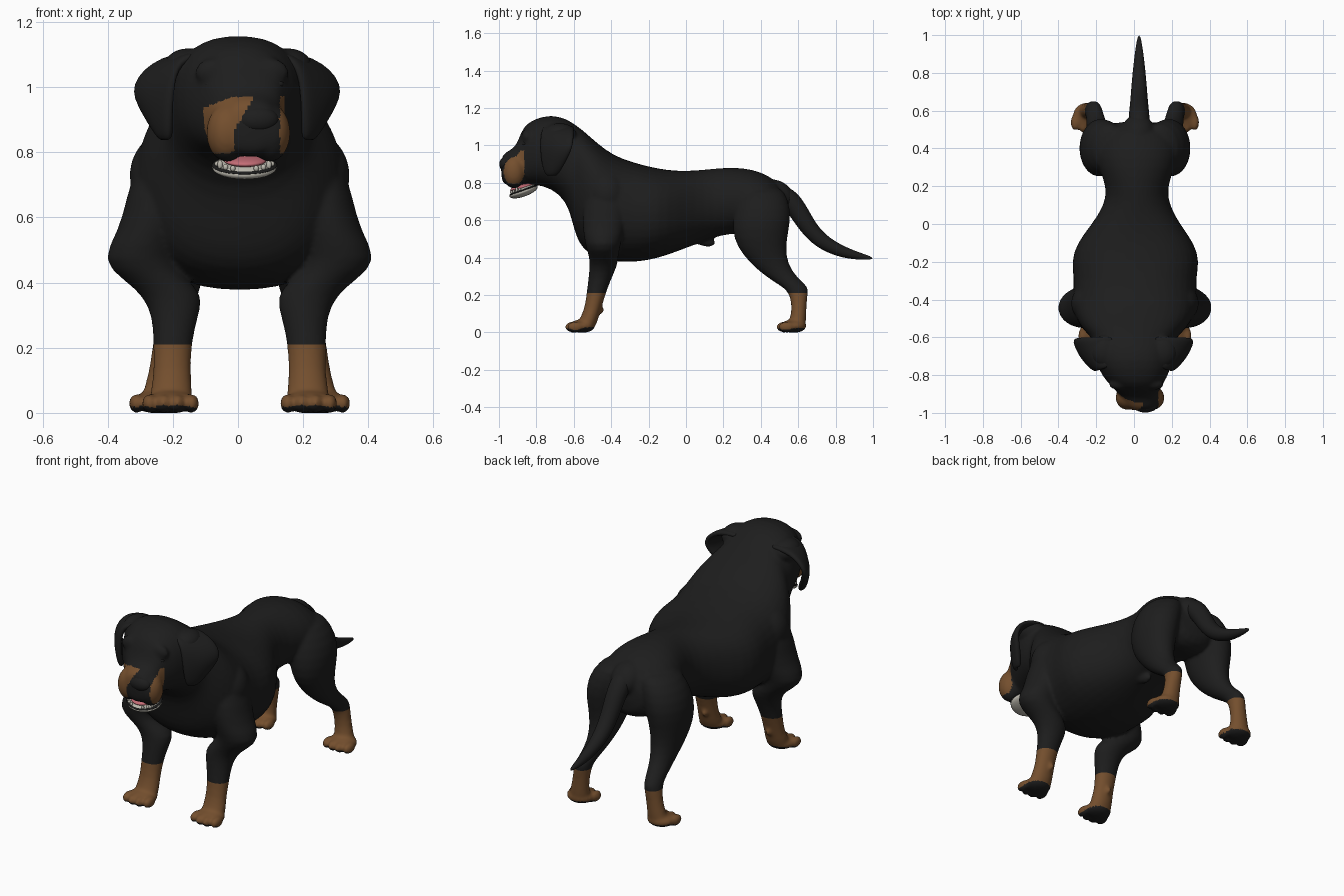
import bpy, bmesh, math
from mathutils import Vector, Matrix

if "Cube" in bpy.data.objects:
    bpy.data.objects.remove(bpy.data.objects["Cube"], do_unlink=True)


def material(name, colour):
    mat = bpy.data.materials.new(name)
    mat.use_nodes = True
    mat.diffuse_color = (*colour, 1)
    mat.node_tree.nodes["Principled BSDF"].inputs["Base Color"].default_value = (*colour, 1)
    return mat


BLACK = material("black coat", (.0125, .0125, .0125))
TAN = material("tan markings", (.175, .078, .027))
IVORY = material("ivory teeth", (.5, .48, .42))
PINK = material("pink tongue", (.55, .15, .18))
SIDES = 20


def loft(bm, rings):
    """Skin a list of closed point rings and cap both ends."""
    rows = [[bm.verts.new(p) for p in ring] for ring in rings]
    for a, b in zip(rows, rows[1:]):
        for i in range(len(a)):
            j = (i + 1) % len(a)
            bm.faces.new((a[i], a[j], b[j], b[i]))
    bm.faces.new(rows[0])
    bm.faces.new(rows[-1])


def outline(width, height, power=1):
    """Rounded-box outline as (u, v) pairs; a lower power is boxier."""
    pairs = []
    for i in range(SIDES):
        angle = math.tau * i / SIDES
        c, s = math.cos(angle), math.sin(angle)
        pairs.append((width * math.copysign(abs(c) ** power, c),
                      height * math.copysign(abs(s) ** power, s)))
    return pairs


def ellipsoid(bm, centre, radii, tilt=0):
    matrix = (Matrix.Translation(centre) @ Matrix.Rotation(tilt, 4, 'X')
              @ Matrix.Diagonal((*radii, 1)))
    bmesh.ops.create_uvsphere(bm, u_segments=24, v_segments=14, radius=1, matrix=matrix)


def finish(name, bm, *materials):
    bmesh.ops.recalc_face_normals(bm, faces=bm.faces)
    mesh = bpy.data.meshes.new(name)
    bm.to_mesh(mesh)
    bm.free()
    obj = bpy.data.objects.new(name, mesh)
    bpy.context.collection.objects.link(obj)
    for mat in materials:
        mesh.materials.append(mat)
    for face in mesh.polygons:
        face.use_smooth = True
    return obj


def ball(name, mat, centre, radii, tilt=0):
    bm = bmesh.new()
    ellipsoid(bm, centre, radii, tilt)
    return finish(name, bm, mat)


# Trunk, neck and head: y, top, bottom, half width, x
TRUNK = [
    (-.99, .94, .81, .06, .045), (-.965, .965, .785, .09, .04),
    (-.92, .985, .785, .105, .03), (-.895, 1.03, .79, .11, .025),
    (-.87, 1.105, .79, .125, .015), (-.81, 1.145, .79, .175, .005),
    (-.72, 1.168, .77, .21, 0), (-.64, 1.145, .7, .22, 0),
    (-.61, 1.125, .6, .225, 0), (-.585, 1.11, .5, .245, 0),
    (-.545, 1.08, .435, .285, 0), (-.48, 1.02, .4, .325, .005),
    (-.39, .95, .375, .335, .005), (-.29, .915, .372, .325, .005),
    (-.2, .89, .383, .345, .008), (-.1, .87, .41, .315, .008),
    (0, .865, .45, .235, .01), (.1, .873, .485, .175, .015),
    (.19, .883, .52, .16, .015), (.3, .885, .53, .205, .015),
    (.4, .862, .51, .225, .015), (.48, .818, .5, .205, .015),
    (.55, .735, .55, .12, .015)]
# Legs: x, y, z, half width, half depth
FORELEG = [
    (.235, -.42, .77, .085, .11), (.26, -.43, .66, .088, .125),
    (.272, -.44, .56, .1, .115), (.322, -.445, .468, .108, .095),
    (.26, -.44, .41, .1, .08), (.202, -.44, .36, .095, .075),
    (.198, -.46, .29, .069, .062), (.207, -.48, .21, .06, .052),
    (.207, -.497, .13, .057, .045), (.21, -.52, .07, .064, .05),
    (.21, -.54, .015, .07, .055)]
HINDLEG = [
    (.11, .4, .79, .08, .11), (.155, .41, .71, .112, .14),
    (.186, .405, .61, .115, .16), (.192, .395, .5, .1, .145),
    (.192, .42, .41, .08, .115), (.197, .475, .33, .06, .09),
    (.207, .54, .275, .05, .078), (.217, .592, .238, .045, .068),
    (.223, .603, .2, .046, .046), (.234, .605, .12, .046, .039),
    (.244, .597, .06, .055, .046), (.248, .587, .015, .062, .05)]

bm = bmesh.new()
loft(bm, [[(x + u, y, (top + low) / 2 + v)
           for u, v in outline(w, (top - low) / 2, 1 if y > .05 else .85)]
          for y, top, low, w, x in TRUNK])
# Tail root
ellipsoid(bm, (.022, .495, .735), (.085, .1, .07), -.7)
for side in (1, -1):
    for leg in (FORELEG, HINDLEG):
        loft(bm, [[(.005 + side * (x + u), y + v, z) for u, v in outline(w, d)]
                  for x, y, z, w, d in leg])
    # Paws with four toes each
    for paw_x, paw_y in ((.212, -.555), (.252, .575)):
        ellipsoid(bm, (.005 + side * paw_x, paw_y, .034), (.078, .07, .036))
        for toe in range(4):
            spread = toe - 1.5
            reach = .055 - .012 * abs(spread)
            ellipsoid(bm, (.005 + side * (paw_x + .043 * spread), paw_y - reach, .029),
                      (.024, .045, .03))
    # Dewclaw pads, shoulder muscle, ear roots, brows and flews
    ellipsoid(bm, (side * .2, -.455, .12), (.015, .018, .02))
    ellipsoid(bm, (.005 + side * .205, -.42, .73), (.135, .12, .14))
    ellipsoid(bm, (side * .155, -.675, 1.06), (.075, .09, .06))
    ellipsoid(bm, (.012 + side * .085, -.85, 1.045), (.06, .03, .045))
    ellipsoid(bm, (.032 + side * .066, -.92, .86), (.064, .065, .09))
ellipsoid(bm, (.015, .1, .49), (.025, .06, .03), -.25)
body = finish("body", bm, BLACK, TAN)

# Blend the forms into one skin
bpy.context.view_layer.objects.active = body
body.select_set(True)
body.modifiers.new("round", 'SUBSURF').levels = 1
skin = body.modifiers.new("skin", 'REMESH')
skin.mode = 'VOXEL'
skin.voxel_size = .0085
soften = body.modifiers.new("soften", 'SMOOTH')
soften.factor = .5
soften.iterations = 10
for modifier in list(body.modifiers):
    bpy.ops.object.modifier_apply(modifier=modifier.name)

# Tan stockings and muzzle patches
SOCK = .21
bm = bmesh.new()
bm.from_mesh(body.data)
bmesh.ops.bisect_plane(bm, geom=bm.verts[:] + bm.edges[:] + bm.faces[:],
                       plane_co=(0, 0, SOCK), plane_no=(0, 0, 1))
bm.normal_update()
for face in bm.faces:
    face.smooth = True
    c = face.calc_center_median()
    sole = c.z < .03 and face.normal.z < -.4
    sock = c.z < SOCK and not sole
    left_edge = -.01 + .6 * max(0, c.z - .87)
    crown = .97 - .4 * max(0, -.02 - c.x)
    patch = (c.y < -.865 and .775 < c.z < crown and face.normal.z > -.6
             and c.x > -.105 and not left_edge < c.x < .128)
    face.material_index = 1 if sock or patch else 0
bm.to_mesh(body.data)
bm.free()

# Ears: front edge and back edge of each row, top to bottom
EAR = [((.1, -.75, 1.1), (.1, -.59, 1.09)),
       ((.18, -.775, 1.085), (.235, -.6, 1.09)),
       ((.196, -.78, .99), (.33, -.6, 1.005)),
       ((.2, -.77, .9), (.285, -.63, .93)),
       ((.2, -.745, .835), (.215, -.69, .835))]
for side, name in ((1, "left_ear"), (-1, "right_ear")):
    bm = bmesh.new()
    rows = []
    for depth, (front, back) in enumerate(EAR):
        row = []
        for i in range(5):
            t = i / 4
            p = Vector(front).lerp(Vector(back), t)
            p.x += min(depth, 2) * .01 * math.sin(math.pi * t)
            p.x = side * p.x - .003
            row.append(bm.verts.new(p))
        rows.append(row)
    for a, b in zip(rows, rows[1:]):
        for i in range(4):
            bm.faces.new((a[i], a[i + 1], b[i + 1], b[i]))
    ear = finish(name, bm, BLACK)
    thick = ear.modifiers.new("thickness", 'SOLIDIFY')
    thick.thickness = .032
    thick.offset = 0
    ear.modifiers.new("round", 'SUBSURF').levels = 2
    ear.modifiers["round"].render_levels = 2

# Tail: y, z, radius
TAIL = [(.4, .72, .04), (.47, .745, .052), (.54, .728, .058), (.595, .66, .053),
        (.65, .565, .047), (.72, .488, .042), (.82, .435, .033), (.92, .408, .021),
        (1, .396, .007)]
bm = bmesh.new()
rings = []
for i, (y, z, r) in enumerate(TAIL):
    before, after = TAIL[max(i - 1, 0)], TAIL[min(i + 1, len(TAIL) - 1)]
    along = Vector((0, after[0] - before[0], after[1] - before[1])).normalized()
    across = Vector((0, -along.z, along.y))
    rings.append([Vector((.027 + u, y, z)) + across * v for u, v in outline(r, r)])
loft(bm, rings)
tail = finish("tail", bm, BLACK)
tail.modifiers.new("round", 'SUBSURF').levels = 2

# Nose, eyes and mouth
ball("nose", BLACK, (.06, -.96, .9), (.066, .038, .042))
for side, name in ((1, "left_eye"), (-1, "right_eye")):
    ball(name, BLACK, (.018 + side * .1, -.862, 1.01), (.022, .014, .013))
ball("lower_jaw", IVORY, (.02, -.868, .754), (.1, .08, .027), .35)
ball("lower_lip", BLACK, (.02, -.869, .761), (.101, .081, .012), .35)
ball("tongue", PINK, (.022, -.88, .776), (.066, .062, .015), .25)
bm = bmesh.new()
for side in (1, -1):
    for angle, long in ((.3, .008), (.55, .014), (.85, .009), (1.15, .009)):
        ellipsoid(bm, (.02 + side * .088 * math.cos(angle), -.868 - .072 * math.sin(angle),
                       .768 - .024 * math.sin(angle) + long / 2), (.008, .007, long))
finish("lower_teeth", bm, IVORY)
